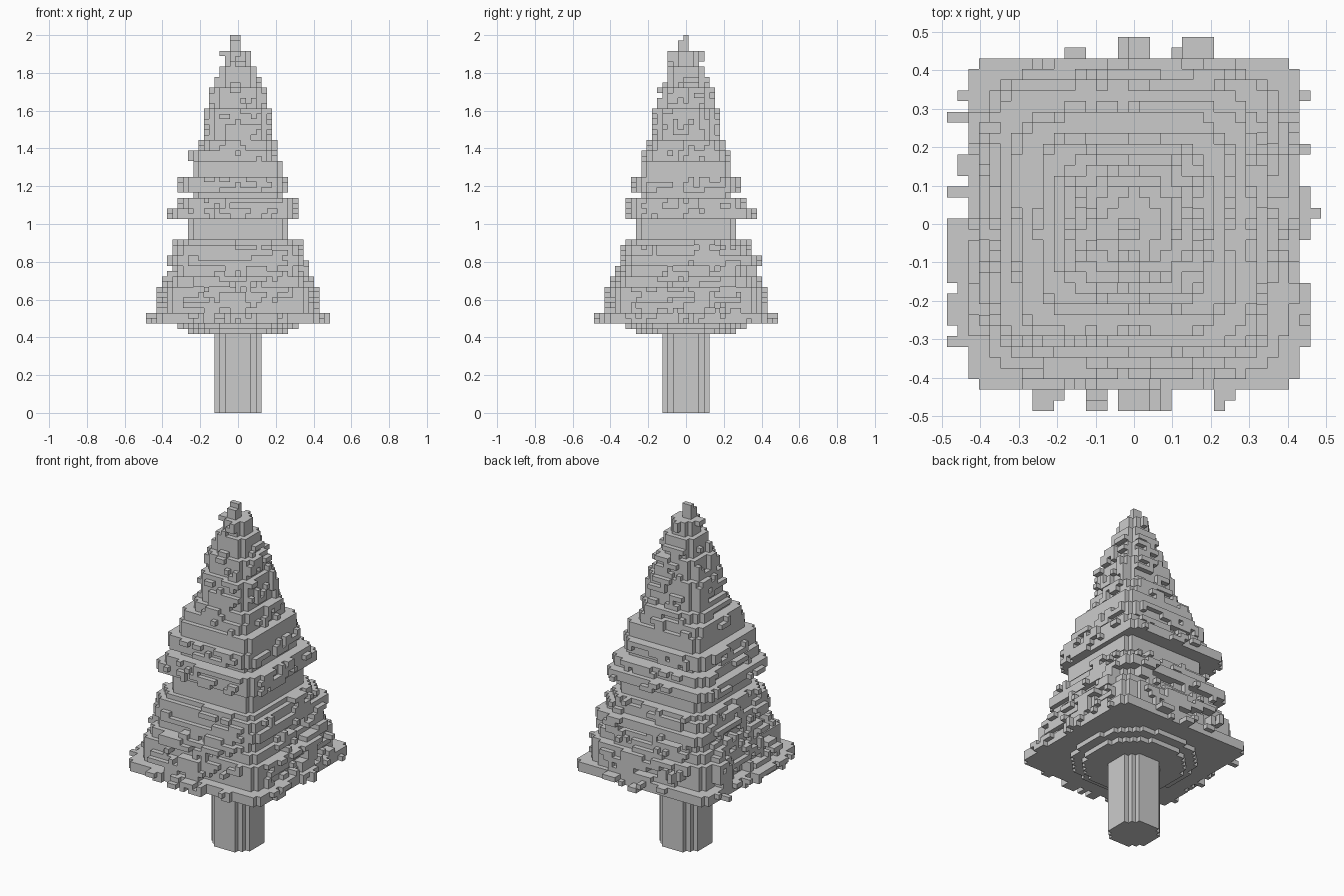
import bpy, bmesh, random
from mathutils import Vector

random.seed(11)
V = 2 / 72  # edge of one block

if "Cube" in bpy.data.objects:
    bpy.data.objects.remove(bpy.data.objects["Cube"], do_unlink=True)

grey = bpy.data.materials.new("plain grey")
grey.use_nodes = True
grey.diffuse_color = (0.6, 0.6, 0.6, 1)
grey.node_tree.nodes["Principled BSDF"].inputs["Base Color"].default_value = grey.diffuse_color

AXES = [Vector(a) for a in ((1, 0, 0), (0, 1, 0), (0, 0, 1))]


def build_blocks(name, cells):
    """Make one mesh from the exposed sides of a set of grid cells."""
    bm = bmesh.new()
    corners = {}

    def vert(p):
        key = tuple(round(c * 2) for c in p)
        if key not in corners:
            corners[key] = bm.verts.new(p * V)
        return corners[key]

    for cell in sorted(cells):
        centre = Vector(cell) + Vector((0, 0, 0.5))
        for i in range(3):
            for s in (-1, 1):
                n = AXES[i] * s
                if tuple(int(c + d) for c, d in zip(cell, n)) in cells:
                    continue
                u = AXES[(i + 1) % 3] / 2
                w = n.cross(u)
                mid = centre + n / 2
                bm.faces.new([vert(mid + q) for q in (-u - w, u - w, u + w, w - u)])
    mesh = bpy.data.meshes.new(name)
    bm.to_mesh(mesh)
    bm.free()
    mesh.materials.append(grey)
    obj = bpy.data.objects.new(name, mesh)
    bpy.context.collection.objects.link(obj)


def disc(radius, layers):
    n = int(radius)
    return {(x, y, z) for z in layers for x in range(-n, n + 1)
            for y in range(-n, n + 1) if x * x + y * y <= radius * radius}


# Tiers of branches: first layer, solid half width, longest twig, shift in x and y
TIERS = [(17, 15, 2, 0, 0), (19, 13, 2, 0, 0), (22, 13, 2, 0, 0), (24, 12, 2, 0, 0),
         (26, 11, 2, 0, 0), (28, 12, 1, 0, 1), (30, 11, 1, 0, 0), (32, 10, 2, 0, 0),
         (33, 9, 0, 0, 0), (37, 11, 1, -1, 1), (39, 10, 1, 0, 0), (41, 8, 0, 0, 0),
         (42, 9, 1, -1, 0), (45, 8, 0, 0, 0), (48, 7, 1, -1, 0), (50, 6, 1, 0, 0),
         (52, 5, 1, 0, 0), (58, 4, 1, 0, 0), (62, 3, 1, 0, 0), (64, 3, 0, 0, 0),
         (66, 2, 1, 0, 0), (69, 0, 0, 0, 0)]

# Rounded underside
branches = disc(9.7, [15]) | disc(11.7, [16])

# Square tiers with ragged twigs in rows along each side
below = {}
for (start, core, reach, dx, dy), following in zip(TIERS, TIERS[1:]):
    for z in range(start, following[0]):
        layer = {(x, y) for x in range(-core, core + 1) for y in range(-core, core + 1)
                 if abs(x) + abs(y) < 2 * core}
        span = core - core // 6
        for side in range(4):
            depth = 0
            for t in range(1 - span, span):
                pick = random.random()
                if pick < 0.2:
                    depth = min(reach, below.get((side, t), 0))
                elif pick > 0.65:
                    depth = int((reach + 1) * random.random() ** 1.2)
                below[side, t] = depth
                for r in range(core + 1, core + depth + 1):
                    layer.add(((r, t), (-r, t), (t, r), (t, -r))[side])
        branches |= {(x + dx, y + dy, z) for x, y in layer}
build_blocks("branches", branches)

# Pointed top
tip = {(x, y, z) for x in (-1, 0) for y in (-1, 0) for z in (69, 70)}
tip |= {(x, 0, 71) for x in (-1, 0)}
build_blocks("tree_tip", tip)

# Trunk with stepped corners
build_blocks("trunk", disc(4.5, range(15)))
